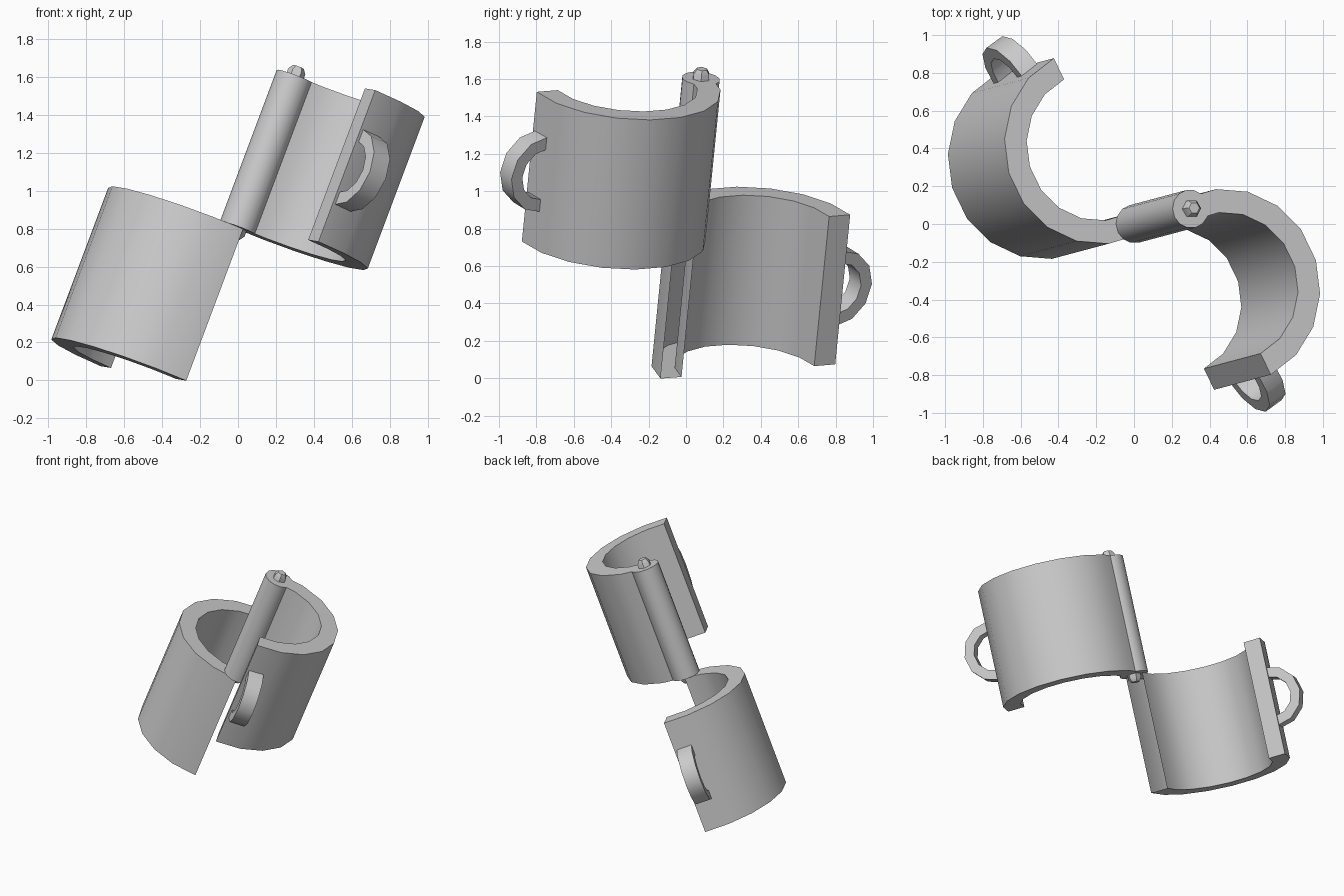
import bpy, bmesh
from math import sin, cos, radians, pi
from mathutils import Matrix, Vector

if "Cube" in bpy.data.objects:
    bpy.data.objects.remove(bpy.data.objects["Cube"])

# Hinge frame: tilted axis, origin where the two halves meet
L = 0.858
W = Vector((0.30, 0.08, 0.80)).normalized()
U = Vector((W.z, 0, -W.x)).normalized()
V = W.cross(U)
FRAME = Matrix.Translation((0, 0, 0.803)) @ Matrix((U, V, W)).transposed().to_4x4()

R_OUT, R_IN = 0.52, 0.395
START = radians(115.6)                      # free end of the left half
MID = (R_OUT + R_IN) / 2
CENTRE = Vector((cos(START), sin(START), 0)) * MID


def finish(name, bm, matrix):
    bmesh.ops.recalc_face_normals(bm, faces=bm.faces)
    bm.transform(FRAME @ matrix)
    mesh = bpy.data.meshes.new(name)
    bm.to_mesh(mesh)
    bm.free()
    obj = bpy.data.objects.new(name, mesh)
    bpy.context.collection.objects.link(obj)
    bpy.ops.object.select_all(action='DESELECT')
    obj.select_set(True)
    bpy.context.view_layer.objects.active = obj
    bpy.ops.object.shade_smooth_by_angle(angle=radians(32))


def sweep(sections, cap_start=False, cap_end=False):
    """Join equal closed cross-sections into a tube."""
    bm = bmesh.new()
    rings = [[bm.verts.new(p) for p in s] for s in sections]
    n = len(rings[0])
    for a, b in zip(rings, rings[1:]):
        for i in range(n):
            j = (i + 1) % n
            bm.faces.new((a[i], a[j], b[j], b[i]))
    if cap_start:
        bm.faces.new(rings[0])
    if cap_end:
        bm.faces.new(rings[-1])
    return bm


def half_shell(name, matrix):
    # Half cuff: closed at the free end, open at the hinge end
    sections = []
    for i in range(10):
        t = START + pi * i / 9
        d = Vector((cos(t), sin(t), 0))
        sections.append([CENTRE + d * r + Vector((0, 0, z))
                         for r, z in ((R_IN, -L), (R_OUT, -L), (R_OUT, 0), (R_IN, 0))])
    finish(name, sweep(sections, cap_start=True), matrix)


def loop(name, matrix):
    # Half-ring chain loop near the free end
    t = START + radians(8)
    d, side = Vector((cos(t), sin(t), 0)), Vector((-sin(t), cos(t), 0))
    base = CENTRE + d * 0.50 + Vector((0, 0, -L / 2))
    sections = []
    for i in range(7):
        a = -pi / 2 + pi * i / 6
        ray = d * cos(a) + Vector((0, 0, sin(a)))
        sections.append([base + ray * r + side * s for r, s in
                         ((0.145, -0.055), (0.215, -0.055), (0.215, 0.055), (0.145, 0.055))])
    finish(name, sweep(sections, True, True), matrix)


def turned(name, profile, sides):
    # Solid of revolution about the hinge axis
    sections = [[Vector((r * cos(2 * pi * i / sides), r * sin(2 * pi * i / sides), z))
                 for i in range(sides)] for r, z in profile]
    finish(name, sweep(sections, True, True), Matrix.Identity(4))


# The right half is the left half turned about the hinge and raised one length
placements = {
    "left": Matrix.Identity(4),
    "right": Matrix.Translation((0, 0, L)) @ Matrix.Rotation(pi, 4, 'Z'),
}
for label, m in placements.items():
    half_shell(label + "_cuff_half", m)
    loop(label + "_chain_loop", m)

# Hinge barrel and its pin with small domed ends
turned("hinge_barrel", [(0.102, 0), (0.102, L)], 14)
turned("hinge_pin", [(0.03, -0.055), (0.048, -0.03), (0.048, L + 0.03), (0.03, L + 0.055)], 6)
